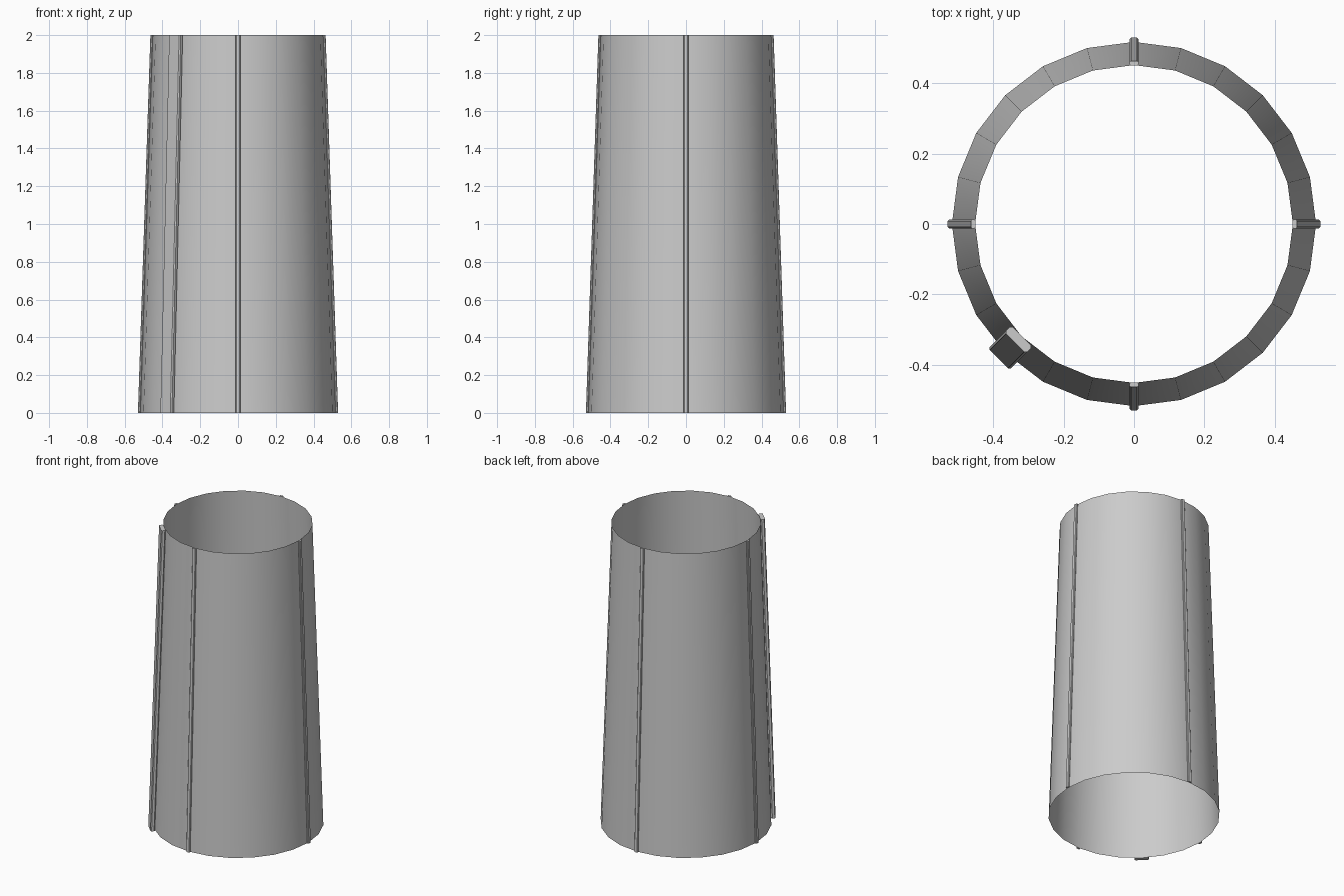
import bpy, bmesh
from math import cos, sin, pi, radians

if "Cube" in bpy.data.objects:
    bpy.data.objects.remove(bpy.data.objects["Cube"])

HEIGHT, R_BOTTOM, R_TOP, SIDES = 2.0, 0.518, 0.452, 24


def finish(name, bm, smooth):
    bmesh.ops.recalc_face_normals(bm, faces=bm.faces[:])
    mesh = bpy.data.meshes.new(name)
    bm.to_mesh(mesh)
    bm.free()
    obj = bpy.data.objects.new(name, mesh)
    bpy.context.collection.objects.link(obj)
    for poly in mesh.polygons:
        poly.use_smooth = smooth
    return obj


def bridge(bm, low, high):
    n = len(low)
    for i in range(n):
        j = (i + 1) % n
        bm.faces.new((low[i], low[j], high[j], high[i]))


# Open, thin tapered wall
def make_wall():
    bm = bmesh.new()
    rings = []
    for r, z in ((R_BOTTOM, 0), (R_TOP, HEIGHT)):
        rings.append([bm.verts.new((r * cos(2 * pi * i / SIDES),
                                    r * sin(2 * pi * i / SIDES), z))
                      for i in range(SIDES)])
    bridge(bm, *rings)
    finish("tapered_wall", bm, True)


# Chamfered strip running up the outside of the wall
def make_strip(name, angle, half_width, inner, outer, chamfer):
    a, w, c = radians(angle), half_width, chamfer
    profile = [(inner, -w + c), (inner + c, -w), (outer - c, -w), (outer, -w + c),
               (outer, w - c), (outer - c, w), (inner + c, w), (inner, w - c)]
    bm = bmesh.new()
    rings = []
    for r, z in ((R_BOTTOM, 0), (R_TOP, HEIGHT)):
        rings.append([bm.verts.new(((r + d) * cos(a) - t * sin(a),
                                    (r + d) * sin(a) + t * cos(a), z))
                      for d, t in profile])
    bridge(bm, *rings)
    bm.faces.new(rings[0])
    bm.faces.new(rings[1])
    finish(name, bm, False)


make_wall()

# Four narrow ribs and one wide overlapping seam at the front left
for label, angle in (("right", 0), ("back", 90), ("left", 180), ("front", 270)):
    make_strip("rib_" + label, angle, 0.0125, -0.001, 0.012, 0.0035)
make_strip("wide_seam", 225, 0.043, -0.001, 0.026, 0.006)
